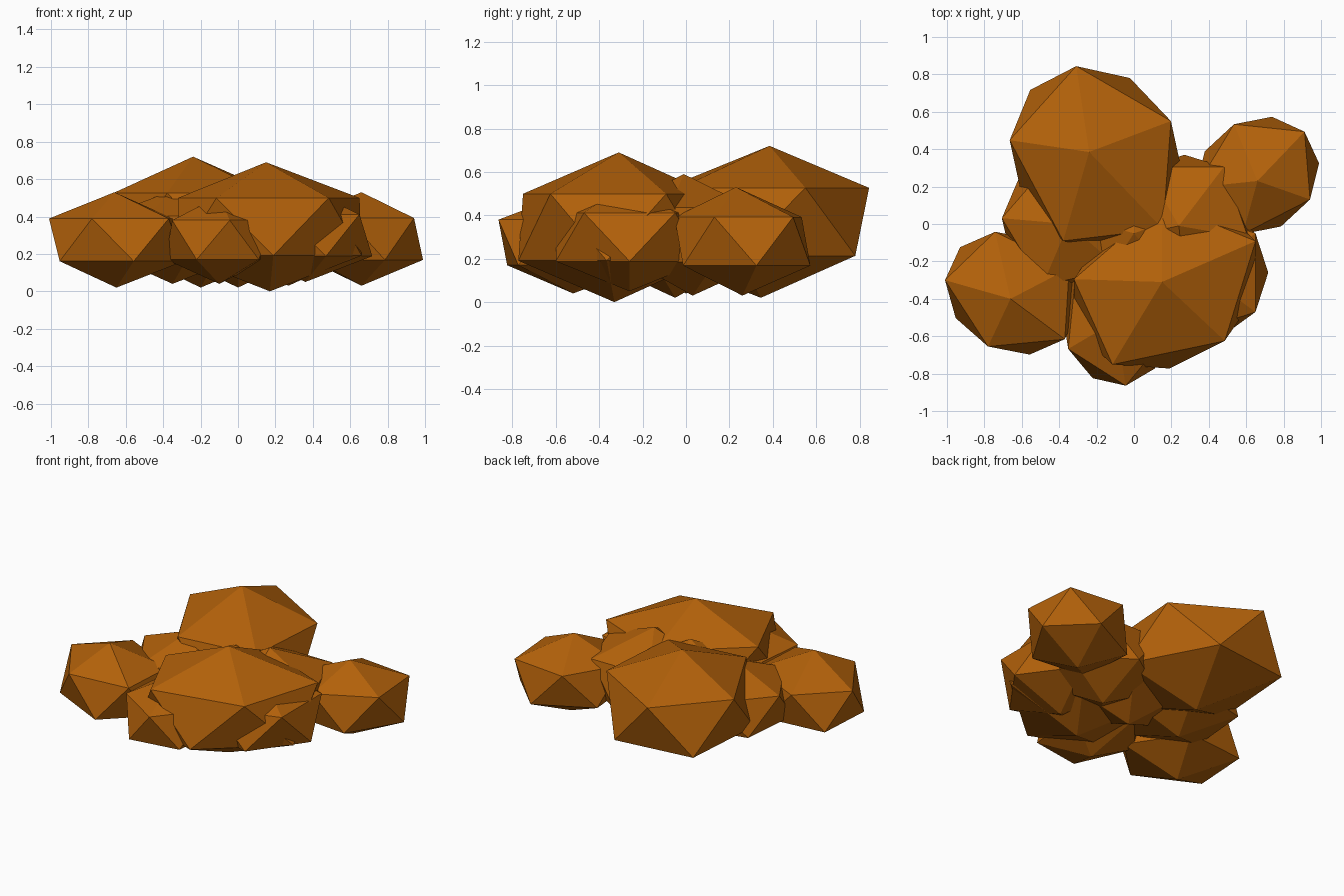
import bpy
import bmesh
import math
from mathutils import Matrix, Vector

cube = bpy.data.objects.get("Cube")
if cube:
    bpy.data.objects.remove(cube, do_unlink=True)

# One warm brown for the whole bush
brown = bpy.data.materials.new("autumn_brown")
brown.use_nodes = True
COLOR = (0.45, 0.12, 0.003, 1.0)
brown.diffuse_color = COLOR
brown.node_tree.nodes["Principled BSDF"].inputs["Base Color"].default_value = COLOR


def z_turn(degrees):
    return Matrix.Rotation(math.radians(degrees), 4, 'Z')


def clump(name, center, size, axis, turn, peak=(0, 0)):
    """Faceted foliage clump: 20-sided ball, turned, stretched along an axis, top shifted."""
    bm = bmesh.new()
    bmesh.ops.create_icosphere(bm, subdivisions=1, radius=1.0)
    top = max(bm.verts, key=lambda v: v.co.z)
    bm.transform(Matrix.Translation(Vector(center)) @ z_turn(axis)
                 @ Matrix.Diagonal((*size, 1)) @ z_turn(turn))
    top.co += Vector((*peak, 0))
    mesh = bpy.data.meshes.new(name)
    bm.to_mesh(mesh)
    bm.free()
    mesh.materials.append(brown)
    obj = bpy.data.objects.new(name, mesh)
    bpy.context.collection.objects.link(obj)


# Two large clumps
clump("large_back_clump", (-0.2, 0.345, 0.37), (0.58, 0.5, 0.35), 120, 51.7, (-0.04, 0.04))
clump("large_front_clump", (0.17, -0.33, 0.345), (0.6, 0.475, 0.345), 30, -4.5, (-0.02, 0.02))

# Outer clumps
clump("right_rear_clump", (0.66, 0.26, 0.28), (0.385, 0.335, 0.25), 35, 9, (0, -0.03))
clump("left_front_clump", (-0.65, -0.37, 0.275), (0.42, 0.35, 0.255), 150, 22.5, (-0.01, -0.03))

# Small filler clumps
clump("front_filler_clump", (-0.1, -0.52, 0.275), (0.39, 0.32, 0.235), 100, 35)
clump("side_filler_clump", (0.36, -0.26, 0.3), (0.4, 0.4, 0.25), 0, 36)
clump("rear_filler_clump", (0.27, 0.03, 0.31), (0.4, 0.38, 0.28), 0, 54, (-0.03, -0.04))
clump("left_filler_clump", (-0.35, 0.0, 0.29), (0.4, 0.4, 0.25), 0, 31)
clump("center_filler_clump", (0.0, -0.05, 0.29), (0.36, 0.36, 0.27), 0, 20)
